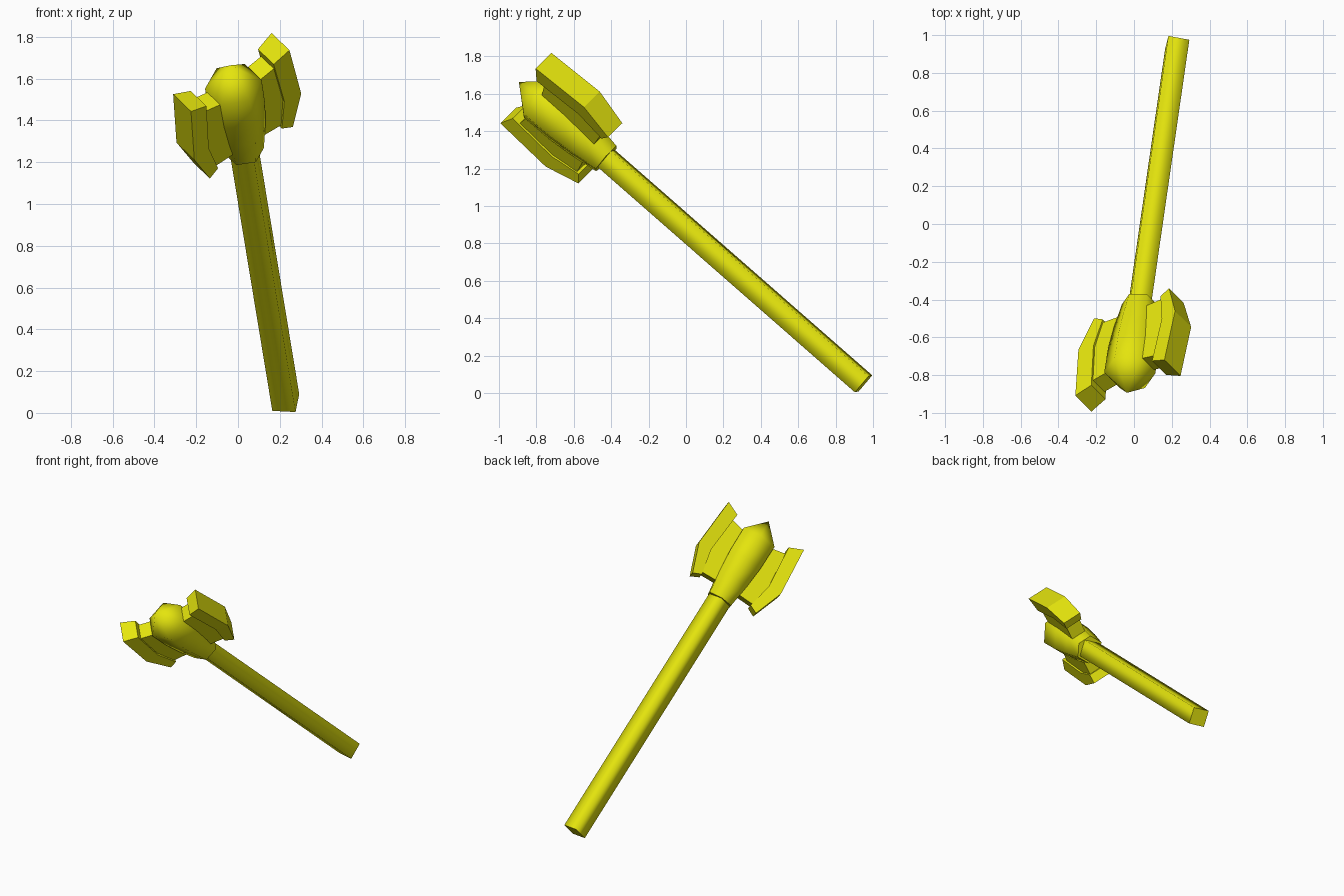
import bpy, bmesh, math
from mathutils import Vector, Matrix

if "Cube" in bpy.data.objects:
    bpy.data.objects.remove(bpy.data.objects["Cube"])

# Local frame: W runs up the shaft, P points across the blades, Q through their thickness
BASE = Vector((0.03, -0.426, 1.254))          # where the head meets the shaft
W = Vector((-0.108, -0.748, 0.655)).normalized()
U = (Vector((1, 0, 0)) - W * W.x).normalized()
V = W.cross(U)
ANG = math.radians(36)
P = U * math.cos(ANG) + V * math.sin(ANG)
Q = V * math.cos(ANG) - U * math.sin(ANG)
FRAME = Matrix((P, Q, W)).transposed().to_4x4()
FRAME.translation = BASE

yellow = bpy.data.materials.new("yellow")
yellow.diffuse_color = (0.78, 0.78, 0.004, 1)
yellow.use_nodes = True
yellow.node_tree.nodes["Principled BSDF"].inputs["Base Color"].default_value = yellow.diffuse_color


def finish(name, bm, smooth_sides=False):
    bmesh.ops.recalc_face_normals(bm, faces=bm.faces)
    for f in bm.faces:
        f.smooth = smooth_sides and abs(f.normal.z) < 0.95
    if smooth_sides:                           # keep the flat end caps crisp
        for e in bm.edges:
            e.smooth = all(f.smooth for f in e.link_faces)
    bm.transform(FRAME)
    mesh = bpy.data.meshes.new(name)
    bm.to_mesh(mesh)
    bm.free()
    mesh.materials.append(yellow)
    obj = bpy.data.objects.new(name, mesh)
    bpy.context.collection.objects.link(obj)
    return obj


def lathe(name, sides, start, profile, apex=None):
    """Rings of (height, radius), capped flat or with a point."""
    bm = bmesh.new()
    rings = []
    for h, r in profile:
        angles = [start + 2 * math.pi * i / sides for i in range(sides)]
        rings.append([bm.verts.new((r * math.cos(a), r * math.sin(a), h)) for a in angles])
    for a, b in zip(rings, rings[1:]):
        for i in range(sides):
            j = (i + 1) % sides
            bm.faces.new((a[i], a[j], b[j], b[i]))
    bm.faces.new(rings[0])
    if apex is None:
        bm.faces.new(rings[-1])
    else:
        tip = bm.verts.new((0, 0, apex))
        for i in range(sides):
            bm.faces.new((rings[-1][i], rings[-1][(i + 1) % sides], tip))
    return finish(name, bm, True)


def plate(name, side, inner, outer):
    """Two matching edge lines of (across, half thickness, height), joined as a solid."""
    bm = bmesh.new()
    rows = []
    for a, b in zip(inner, outer):
        pts = ((a, -1), (b, -1), (b, 1), (a, 1))
        rows.append([bm.verts.new((side * p, s * t, h)) for (p, t, h), s in pts])
    for a, b in zip(rows, rows[1:]):
        for i in range(4):
            j = (i + 1) % 4
            bm.faces.new((a[i], a[j], b[j], b[i]))
    bm.faces.new(rows[0])
    bm.faces.new(rows[-1])
    return finish(name, bm)


# Square shaft
lathe("shaft", 4, 0, [(-1.839, 0.08), (0.03, 0.08)])

# Six sided pointed head
lathe("head", 6, math.pi / 6,
      [(0.0, 0.095), (0.16, 0.12), (0.31, 0.135), (0.485, 0.137)], apex=0.625)

# Opposite blades, each on a thinner mount
for label, side in (("right", 1), ("left", -1)):
    plate(label + "_mount", side,
          [(0.06, 0.052, 0.09), (0.06, 0.052, 0.25), (0.06, 0.052, 0.46)],
          [(0.195, 0.052, 0.085), (0.23, 0.052, 0.245), (0.205, 0.052, 0.49)])
    plate(label + "_blade", side,
          [(0.19, 0.06, 0.07), (0.225, 0.064, 0.245), (0.20, 0.064, 0.535)],
          [(0.247, 0.066, 0.043), (0.318, 0.073, 0.24), (0.293, 0.073, 0.575)])
